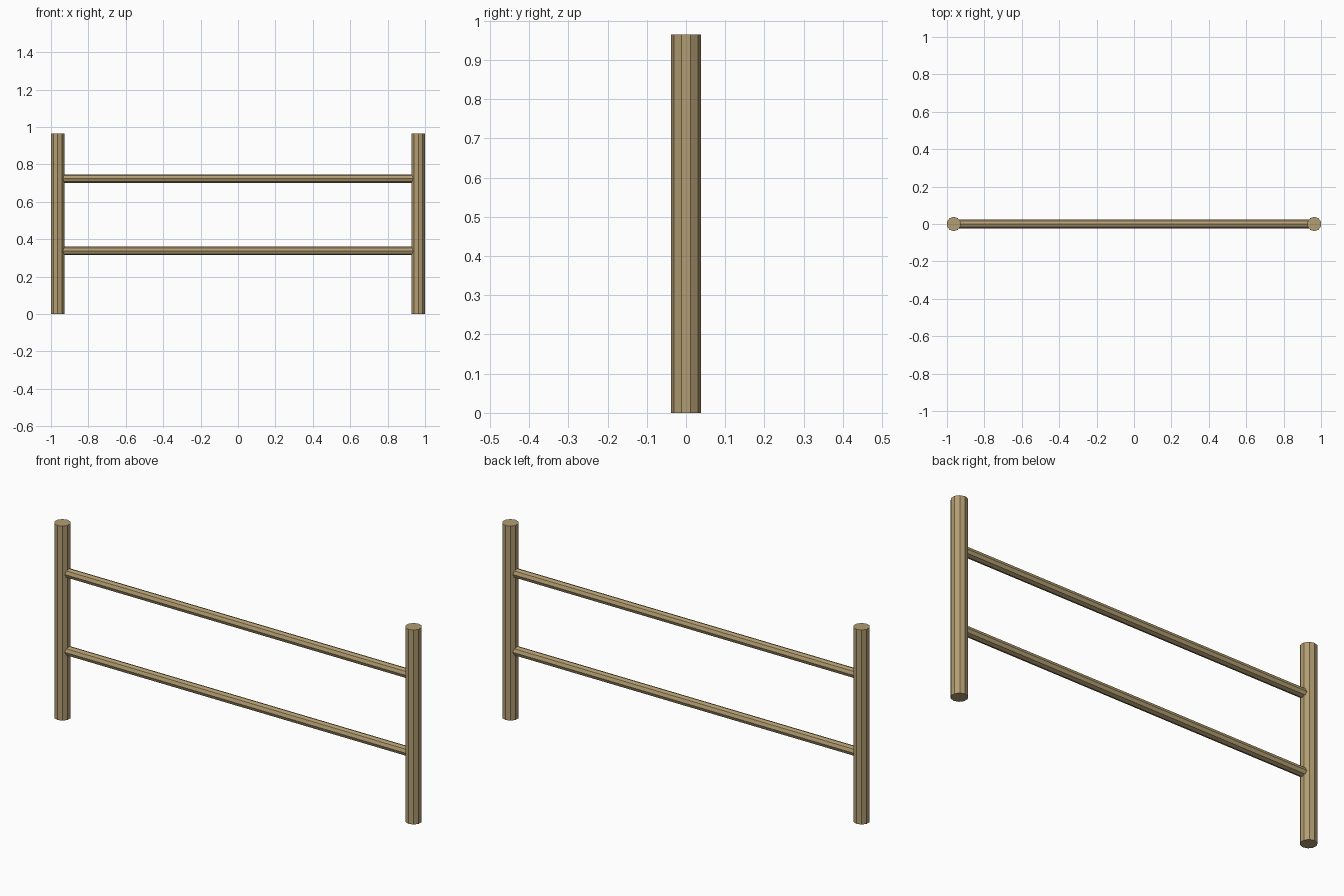
import bpy
from math import pi

if "Cube" in bpy.data.objects:
    bpy.data.objects.remove(bpy.data.objects["Cube"])

H = 0.965        # post height
POST_X = 0.964   # post centre
POST_R = 0.038
RAIL_R = 0.0228

wood = bpy.data.materials.new("wood")
wood.diffuse_color = (0.45, 0.34, 0.17, 1)
wood.use_nodes = True
wood.node_tree.nodes["Principled BSDF"].inputs["Base Color"].default_value = wood.diffuse_color


def pole(name, sides, radius, length, location, rotation=(0, 0, 0)):
    bpy.ops.mesh.primitive_cylinder_add(vertices=sides, radius=radius, depth=length,
                                        location=location, rotation=rotation)
    ob = bpy.context.object
    ob.name = name
    ob.data.materials.append(wood)
    return ob


# Upright posts
for side, x in (("left", -POST_X), ("right", POST_X)):
    pole(side + "_post", 10, POST_R, H, (x, 0, H / 2))

# Horizontal rails, ending inside the posts
for level, f in (("lower", 0.35), ("upper", 0.75)):
    pole(level + "_rail", 8, RAIL_R, 2 * POST_X, (0, 0, H * f), (0, pi / 2, 0))
